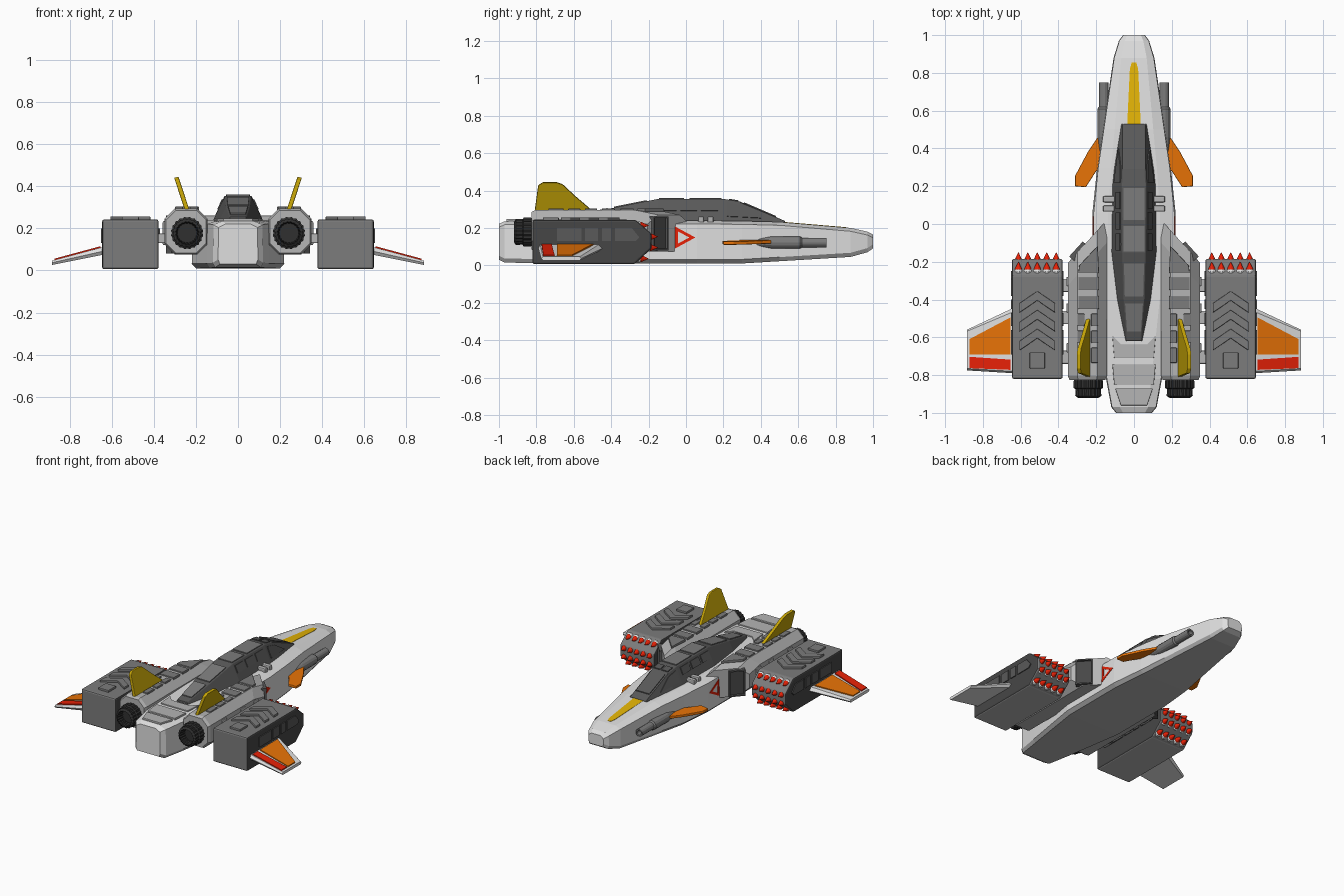
import bpy, bmesh, math
from mathutils import Vector

if "Cube" in bpy.data.objects:
    bpy.data.objects.remove(bpy.data.objects["Cube"])

COLS = {"light_grey": (.74, .74, .74), "panel_grey": (.46, .46, .46), "mid_grey": (.2, .2, .2),
        "canopy_grey": (.1, .1, .1), "charcoal": (.062, .062, .062), "engine_black": (.03, .03, .03),
        "red": (.8, .015, .002), "orange": (.8, .17, .002), "yellow": (.78, .46, .002), "mustard": (.56, .37, .002)}
M = {}
for n, c in COLS.items():
    M[n] = bpy.data.materials.new(n)
    M[n].diffuse_color = (*c, 1)


def loft(rings):
    """Skin a list of equal-length point rings, capped at both ends."""
    k = len(rings[0])
    v = [p for r in rings for p in r]
    f = [(i*k + j, i*k + (j+1) % k, (i+1)*k + (j+1) % k, (i+1)*k + j)
         for i in range(len(rings)-1) for j in range(k)]
    f += [tuple(range(k)), tuple(range(len(v)-k, len(v)))]
    return v, f


def prism(pts, vec, sink=.004):
    """Extrude a 3D polygon along vec, starting slightly below its surface."""
    d = Vector(vec)
    s = d.normalized() * sink
    return loft([[Vector(p) - s for p in pts], [Vector(p) + d for p in pts]])


def box(x0, x1, y0, y1, z0, z1):
    return prism([(x0, y0, z0), (x1, y0, z0), (x1, y1, z0), (x0, y1, z0)], (0, 0, z1-z0), 0)


def make(name, parts, mats, rule=None, mirror=False, bevel=0, edit=None):
    bm = bmesh.new()
    for v, f in parts:
        bv = [bm.verts.new(p) for p in v]
        for q in f:
            bm.faces.new([bv[i] for i in q])
    bmesh.ops.recalc_face_normals(bm, faces=bm.faces)
    bm.normal_update()
    if rule:
        for q in bm.faces:
            q.material_index = rule(q)
    if edit:
        edit(bm)
    me = bpy.data.meshes.new(name)
    bm.to_mesh(me)
    bm.free()
    for m in mats.split():
        me.materials.append(M[m])
    ob = bpy.data.objects.new(name, me)
    bpy.context.collection.objects.link(ob)
    if bevel:
        b = ob.modifiers.new("bevel", "BEVEL")
        b.width, b.segments, b.limit_method, b.angle_limit = bevel, 2, "ANGLE", math.radians(40)
    if mirror:
        ob.modifiers.new("mirror", "MIRROR")
    return ob


def interp(table, y):
    """Linear lookup in rows sorted by first value."""
    for a, b in zip(table, table[1:]):
        if y <= b[0]:
            t = (y-a[0]) / (b[0]-a[0])
            return [p + (q-p)*t for p, q in zip(a, b)]
    return list(table[-1])


below = lambda q: 1 if q.normal.z < -.3 else 0

# Main hull: y, half width, bottom, top
HULL = [(-1, .095, .03, .222), (-.97, .12, .015, .235), (-.82, .148, .012, .24), (-.4, .22, .01, .24),
        (.06, .22, .01, .24), (.3, .195, .01, .237), (.5, .165, .022, .232), (.88, .108, .045, .2),
        (.97, .08, .07, .18), (1, .058, .09, .165)]


def hull_ring(y, w, b, t):
    r = [(.62*w, t), (.97*w, t-.018), (w, b+.022), (.9*w, b)]
    return [(x, y, z) for x, z in r] + [(-x, y, z) for x, z in reversed(r)]


make("hull", [loft([hull_ring(*s) for s in HULL])], "light_grey panel_grey", below)
# Nose stripe
half = [(.036, .525), (.022, .82), (.012, .855)]
make("nose_stripe", [prism([(x, y, interp(HULL, y)[3]) for x, y in half] +
     [(-x, y, interp(HULL, y)[3]) for x, y in reversed(half)], (0, 0, .002))], "yellow")
# Tail deck plates
tail = [[(.115, -.59), (.105, -.71), (-.105, -.71), (-.115, -.59), (-.07, -.635), (.07, -.635)],
        [(.115, -.74), (.105, -.85), (-.105, -.85), (-.115, -.74)],
        [(.1, -.87), (.07, -.96), (-.07, -.96), (-.1, -.87)]]
make("tail_plates", [prism([(x, y, .237) for x, y in p], (0, 0, .011)) for p in tail], "panel_grey", bevel=.003)

# Red triangle outline on the hull flanks, as three strips
tri = [(-.058, .207), (-.058, .09), (.05, .149)]
cy, cz = -.022, .149
flank = lambda y, z: (.2203 - .0066*(z-.032)/.19, y, z)
inn = [(cy + (y-cy)*.55, cz + (z-cz)*.55) for y, z in tri]
make("flank_triangle", [prism([flank(*tri[i]), flank(*tri[(i+1) % 3]), flank(*inn[(i+1) % 3]), flank(*inn[i])],
     (.002, 0, 0)) for i in range(3)], "red", mirror=True)

# Canopy: y, base half width, top half width, top height
CAN = [(-.62, .045, .038, .255), (-.4, .09, .055, .305), (-.15, .12, .062, .355), (.2, .115, .064, .355),
       (.29, .105, .06, .34), (.53, .066, .056, .237)]
make("canopy", [loft([[(b, y, .225), (b, y, .236), (t, y, z), (-t, y, z), (-b, y, .236), (-b, y, .225)]
                      for y, b, t, z in CAN])], "canopy_grey", bevel=.005)


def roof(y, s):
    _, b, t, z = interp(CAN, y)
    return (s*t, y, z)


def wall(y, s):
    _, b, t, z = interp(CAN, y)
    return (b + (t-b)*s, y, .238 + (z-.238)*s)


quad = lambda fn, y0, y1, a, b: [fn(y0, a), fn(y1, a), fn(y1, b), fn(y0, b)]
make("canopy_roof_panels", [prism(quad(roof, y0, y1, -.88, .88), (0, 0, .006))
     for y0, y1 in [(.02, .19), (-.145, -.01), (-.385, -.21), (-.57, -.42)]], "mid_grey")
make("canopy_glass", [prism(quad(roof, .31, .48, -.9, .9), (0, 0, .006)), prism(quad(roof, .23, .28, .1, .9), (0, 0, .006)),
     prism(quad(roof, .23, .28, -.9, -.1), (0, 0, .006))], "canopy_grey")
make("canopy_side_windows", [prism(quad(wall, y0, y1, .45, .85), (.005, 0, .002))
     for y0, y1 in [(.08, .17), (-.03, .06), (-.14, -.05)]] + [prism([wall(.22, .2), wall(.4, .25), wall(.3, .8), wall(.22, .85)],
     (.005, 0, .002))], "canopy_grey", mirror=True)
# Small fittings beside the canopy
make("canopy_fittings", [box(.1, .165, y, y+.032, .22, .262) for y in (.065, .115)], "panel_grey", mirror=True, bevel=.008)

# Engine nacelles with slanted front
def nacelle_ring(s, yf, drop=0):
    c, h = .05, (.247, .185)
    r = [(-.103+c, .11), (.103-c, .11), (.103, .11-c), (.103, -.11+c), (.103-c, -.11), (-.103+c, -.11),
         (-.103, -.11+c), (-.103, .11-c)]
    return [(h[0]+x*s, yf(h[0]+x), h[1]+z*s - (drop if z > 0 else 0)) for x, z in r]


front = lambda x: -.2 + (.345-x)*1.1
make("nacelles", [loft([nacelle_ring(.92, lambda x: -.825), nacelle_ring(1, lambda x: -.805),
     nacelle_ring(1, lambda x: front(x)-.12), nacelle_ring(1, front, .025)])], "panel_grey", mirror=True)


# Framed dark intake on each slanted front
def intake(bm):
    f = max(bm.faces, key=lambda q: q.normal.x + q.normal.y)
    bmesh.ops.inset_individual(bm, faces=[f], thickness=.012, depth=0)
    bmesh.ops.inset_individual(bm, faces=[f], thickness=.001, depth=-.015)
    f.material_index = 1


make("intakes", [prism([(x, front(x), z) for x, z in ((.258, .08), (.33, .08), (.33, .262), (.258, .262))],
     (.013, .012, 0), .02)], "canopy_grey charcoal", mirror=True, edit=intake)
rows = [(-.35, -.28), (-.45, -.38), (-.54, -.475), (-.63, -.565), (-.735, -.655)]
plates = [[(.185, a), (.295, a), (.295, b), (.185, b)] for a, b in rows[:2]]
for a, b in rows[2:]:
    plates += [[(.19, a), (.227, a), (.227, b), (.19, b)], [(.262, a), (.3, a), (.3, b), (.262, b)]]
plates.append([(.185, -.26), (.295, -.26), (.29, -.22), (.192, -.115)])
make("nacelle_plates", [prism([(x, y, .29) for x, y in p], (0, 0, .014)) for p in plates], "mid_grey", mirror=True, bevel=.004)
# Ribbed exhausts
prof = [(.06, -.8), (.078, -.83), (.078, -.868), (.068, -.874), (.07, -.91), (.055, -.92), (.048, -.87), (.02, -.87)]
make("exhausts", [loft([[(.242 + r*(1 if j % 2 else .93)*math.cos(j*math.tau/40), y,
     .178 + r*(1 if j % 2 else .93)*math.sin(j*math.tau/40)) for j in range(40)] for r, y in prof])], "engine_black", mirror=True)
# Canted tail fins
fin = [(-.81, .285), (-.79, .43), (-.765, .445), (-.69, .445), (-.66, .435), (-.59, .37), (-.49, .285)]
make("tail_fins", [prism([(.23 + (z-.285)*.33, y, z) for y, z in fin], (.021, 0, -.004), 0)], "mustard", mirror=True, bevel=.004)

# Missile pods: dark sides, pale underside
PX = .512
side = [(-.82, .006), (-.82, .243), (-.27, .243), (-.185, .17), (-.185, .09), (-.275, .006)]
make("missile_pods", [prism([(PX-.134, y, z) for y, z in side], (.268, 0, 0), 0)], "mid_grey charcoal panel_grey",
     lambda q: 1 if abs(q.normal.x) > .7 else 2 if q.normal.z < -.9 else 0, mirror=True, bevel=.01)
chev = [[(0, a), (.095, a-.065), (.095, a-.115), (.05, a-.085), (0, a-.05), (-.05, a-.085), (-.095, a-.115), (-.095, a-.065)]
        for a in (-.355, -.455, -.555)] + [[(-.04, -.765), (.04, -.765), (.04, -.68), (-.04, -.68)]]
make("pod_chevrons", [prism([(PX+x, y, .242) for x, y in p], (0, 0, .015)) for p in chev], "mid_grey", mirror=True, bevel=.004)
make("pod_side_panels", [prism([(PX+s*.134, y, z) for y, z in p], (s*.006, 0, 0)) for s in (1, -1) for p in
     [[(a, .13), (a, .2), (b, .2), (b, .13)] for a, b in ((-.69, -.56), (-.54, -.47), (-.45, -.4))] +
     [[(-.38, .13), (-.38, .2), (-.29, .2), (-.25, .15), (-.27, .13)]]], "canopy_grey", mirror=True)


def spindle(x, z, prof, n=10):
    return loft([[(x + r*math.cos(j*math.tau/n), y, z + r*math.sin(j*math.tau/n)) for j in range(n)] for r, y in prof])


slots = [(PX + c*.05, z, t) for c in range(-2, 3) for z, t in ((.213, -.2), (.153, -.15), (.095, -.15), (.036, -.2))]
make("missile_bodies", [spindle(x, z, [(.023, t-.14), (.023, t-.05), (.018, t-.04)]) for x, z, t in slots], "light_grey", mirror=True)
make("missile_tips", [spindle(x, z, [(.019, t-.045), (.019, t-.038), (.001, t)]) for x, z, t in slots], "red", mirror=True)
# Struts joining nacelles and pods
make("pod_struts", [box(.335, .385, y, y+.07, .13, .175) for y in (-.36, -.53, -.74)] +
     [box(.34, .358, y, y+.05, .12, .235) for y in (-.33, -.47, -.68)], "panel_grey", mirror=True, bevel=.006)

# Outer wings
root = [(-.445, .092), (-.465, .112), (-.78, .112), (-.79, .092), (-.78, .075), (-.465, .075)]
tip = [(-.56, .037), (-.568, .046), (-.765, .046), (-.775, .037), (-.765, .026), (-.568, .026)]
make("wings", [loft([[(.64, y, z) for y, z in root], [(.885, y, z) for y, z in tip]])], "light_grey", mirror=True)
wz = lambda x, y: (x, y, .112 - (x-.64)*.066/.245)
make("wing_orange_panels", [prism([wz(.655, -.495), wz(.655, -.69), wz(.872, -.69), wz(.872, -.61)], (0, 0, .007))], "orange", mirror=True)
make("wing_red_panels", [prism([wz(.655, -.718), wz(.655, -.772), wz(.872, -.763), wz(.872, -.703)], (0, 0, .007))], "red", mirror=True)

# Canards and nose guns
can = [(.15, .46), (.195, .455), (.245, .38), (.312, .255), (.312, .2), (.255, .195), (.2, .28), (.15, .3)]
make("canards", [prism([(x, y, .137 - (x-.15)*.06) for x, y in can], (0, 0, -.018), 0)], "orange", mirror=True, bevel=.004)
make("nose_guns", [spindle(.16, .122, [(.012, .3), (.022, .36), (.034, .46), (.034, .61), (.026, .62), (.026, .75), (.016, .75), (.014, .7)], 14)],
     "mid_grey", mirror=True)

for m in bpy.data.materials:
    if m.users and not m.is_grease_pencil:
        m.use_nodes = True
        m.node_tree.nodes["Principled BSDF"].inputs["Base Color"].default_value = m.diffuse_color
